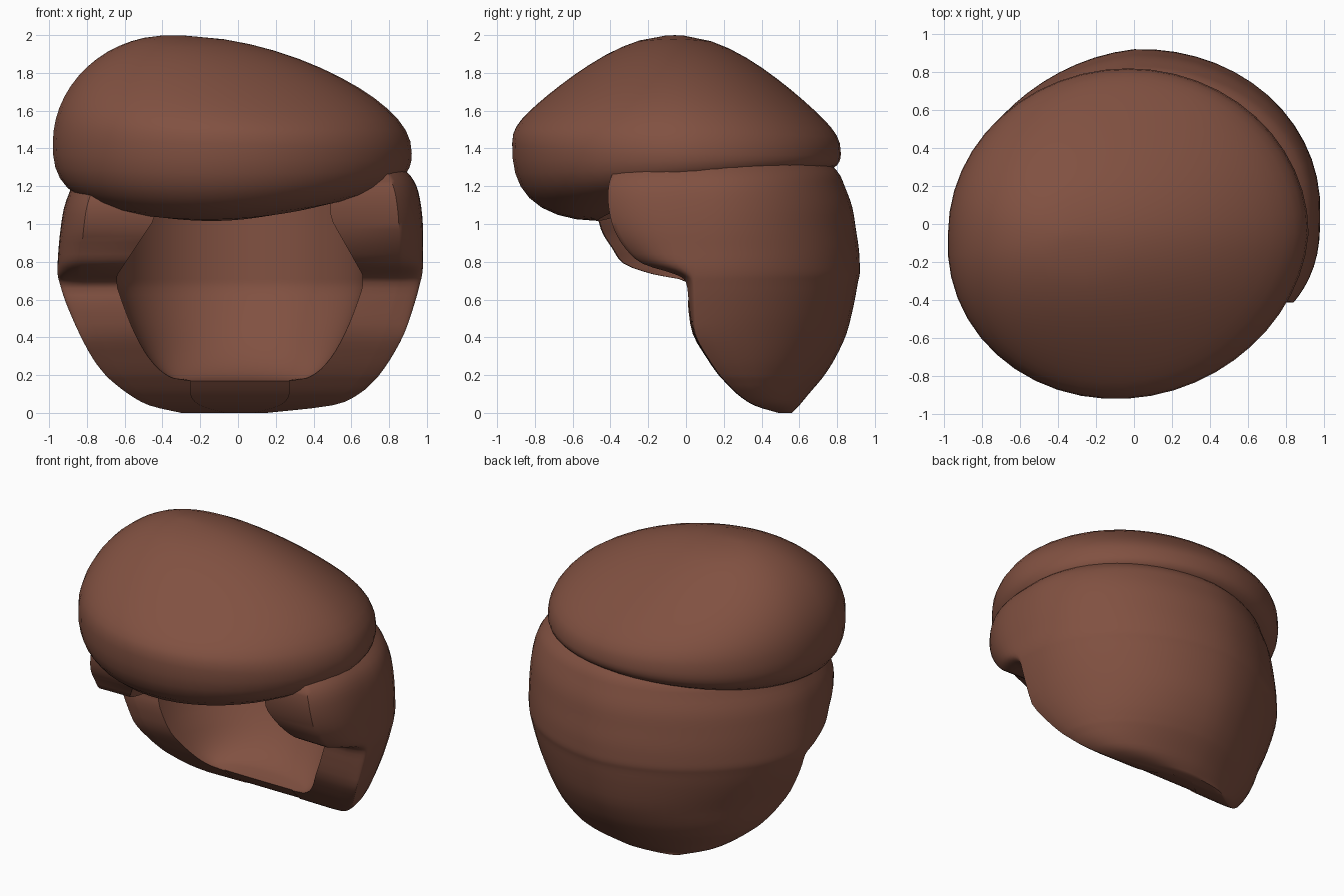
import bpy, bmesh, math

if "Cube" in bpy.data.objects:
    bpy.data.objects.remove(bpy.data.objects["Cube"])

brown = bpy.data.materials.new("chestnut_brown")
brown.diffuse_color = (0.22, 0.082, 0.053, 1)
brown.use_nodes = True
brown.node_tree.nodes["Principled BSDF"].inputs["Base Color"].default_value = brown.diffuse_color


def loft(name, rings, angle):
    """Skin a list of closed rings and cap both ends."""
    bm = bmesh.new()
    vs = [[bm.verts.new(p) for p in r] for r in rings]
    n = len(rings[0])
    for a, b in zip(vs, vs[1:]):
        for i in range(n):
            j = (i + 1) % n
            bm.faces.new((a[i], a[j], b[j], b[i]))
    bm.faces.new(vs[0])
    bm.faces.new(vs[-1])
    bmesh.ops.remove_doubles(bm, verts=bm.verts[:], dist=0.0005)
    bmesh.ops.recalc_face_normals(bm, faces=bm.faces[:])
    me = bpy.data.meshes.new(name)
    bm.to_mesh(me)
    bm.free()
    me.materials.append(brown)
    ob = bpy.data.objects.new(name, me)
    bpy.context.collection.objects.link(ob)
    bpy.ops.object.select_all(action='DESELECT')
    ob.select_set(True)
    bpy.context.view_layer.objects.active = ob
    bpy.ops.object.shade_smooth_by_angle(angle=math.radians(angle))
    return ob


# Top cap: leaning dome, rounded underside and hollow for the head
SEG = 48
CX, CY = -0.03, -0.05
PX, PY, PZ = -0.36, -0.06, 2.0


def cap_ring(kind, u):
    ring = []
    for i in range(SEG):
        t = 2 * math.pi * i / SEG
        c, s = math.cos(t), math.sin(t)
        bulge = 1 - 0.07 * max(0, -s) * c
        dx, dy = 0.95 * c * bulge, 0.87 * s * bulge
        rim = 1.40 - 0.025 * c - 0.025 * s
        low = 1.14 + 0.12 * s + 0.03 * c
        inner = 0.62 + 0.14 * s
        if kind == "top":
            f, h = math.sin(u), max(0, math.cos(u))
            h **= 1 + 1.2 * h * (0.17 + 0.17 * c + 0.83 * s * s)
            ring.append((PX + (CX + dx - PX) * f, PY + (CY + dy - PY) * f, rim + (PZ - rim) * h))
        elif kind == "under":
            f = 1 + (inner - 1) * (1 - math.cos(u)) ** 1.3
            ring.append((CX + dx * f, CY + dy * f, rim + (low - rim) * math.sin(u)))
        else:
            f = inner * math.cos(u)
            ring.append((CX + dx * f, CY + dy * f, low + (1.6 - low) * math.sin(u)))
    return ring


quarter = math.pi / 2
rings = [cap_ring("top", 0.05)] + [cap_ring("top", quarter * k / 14) for k in range(2, 15)]
rings += [cap_ring("under", quarter * k / 8) for k in range(1, 9)]
rings += [cap_ring("dome", quarter * k / 8.2) for k in range(1, 9)]
loft("top_hair", rings, 50)


# Back hair: C-shaped sections stacked in height, with sideburns at the front
def path(xl, xr, back, fl, fr, front_l, front_r, power, skew):
    """Open path from the right front edge, round the back, to the left front."""
    right, left, mid = [], [], []
    yr, yl = max(0.05, fr + 0.01), max(0.05, fl + 0.01)
    for k in range(8):
        s = 1 - (k / 8) ** 1.4
        right.append((xr - (xr - front_r) * s ** power, yr + (fr - yr) * s))
        left.append((xl - (xl - front_l) * s ** power, yl + (fl - yl) * s))
    for k in range(29):
        t = math.pi * k / 28
        c, s = math.cos(t), math.sin(t)
        y0 = yr + (yl - yr) * k / 28
        r = 1 + skew * s * (0.04 * c if c > 0 else 0.12 * c)
        mid.append(((xr if c > 0 else -xl) * c * r, y0 + (back - y0) * s * r))
    return right + mid + left[::-1]


# height, left, right, back, left front edge, right front edge
levels = [
    (0.00, -.30, .15, .56, .49, .49),
    (0.04, -.47, .50, .60, .36, .36),
    (0.10, -.58, .64, .65, .27, .27),
    (0.17, -.67, .72, .71, .20, .20),
    (0.21, -.71, .755, .74, .165, .165),
    (0.29, -.77, .81, .79, .11, .11),
    (0.42, -.84, .88, .85, .035, .04),
    (0.58, -.91, .935, .89, .01, .015),
    (0.69, -.945, .965, .91, .01, .00),
    (0.735, -.955, .975, .92, -.18, -.06),
    (0.79, -.955, .98, .92, -.33, -.23),
    (0.87, -.95, .98, .915, -.39, -.32),
    (0.97, -.94, .98, .90, -.45, -.38),
    (1.09, -.92, .97, .88, -.47, -.41),
    (1.20, -.88, .945, .84, -.44, -.41),
    (1.28, -.85, .89, .80, -.40, -.38),
    (1.38, -.74, .76, .69, -.30, -.30),
]


def smooth_rows(rows, steps):
    """Catmull-Rom interpolation between table rows."""
    out = []
    for i in range(len(rows) - 1):
        quad = (rows[max(i - 1, 0)], rows[i], rows[i + 1], rows[min(i + 2, len(rows) - 1)])
        for k in range(steps):
            t = k / steps
            out.append([b + 0.5 * t * (c - a + t * (2 * a - 5 * b + 4 * c - d + t * (3 * (b - c) + d - a)))
                        for a, b, c, d in zip(*quad)])
    return out + [list(rows[-1])]


rings = []
for z, xl, xr, back, fl, fr in smooth_rows(levels, 3):
    outer = path(xl, xr, back, fl, fr, xl * 0.87, xr * 0.87, 3, 1)
    if z < 0.172:  # solid lowest part: inner side is a flat front
        xi, yi = min(0.25, 0.4 * xr), fr + 0.013
    else:  # bowl that widens with height
        g = min(1, (z - 0.17) / 0.5) ** 0.4
        xi = min(0.25 + 0.39 * g, 0.8 * xr)
        yi = max(fr + 0.013, min(0.2 + 0.49 * g, back - 0.08))
    narrow = 0.2 * min(1, max(0, z - 0.73) / 0.3)
    inner = path(-xi, xi + 0.02, yi, fl + 0.005, fr + 0.005, narrow - xi, xi + 0.02 - 0.85 * narrow, 2, 0)
    rings.append([(x, y, z) for x, y in outer] + [(x, y, z) for x, y in reversed(inner)])
loft("back_hair", rings, 50)
